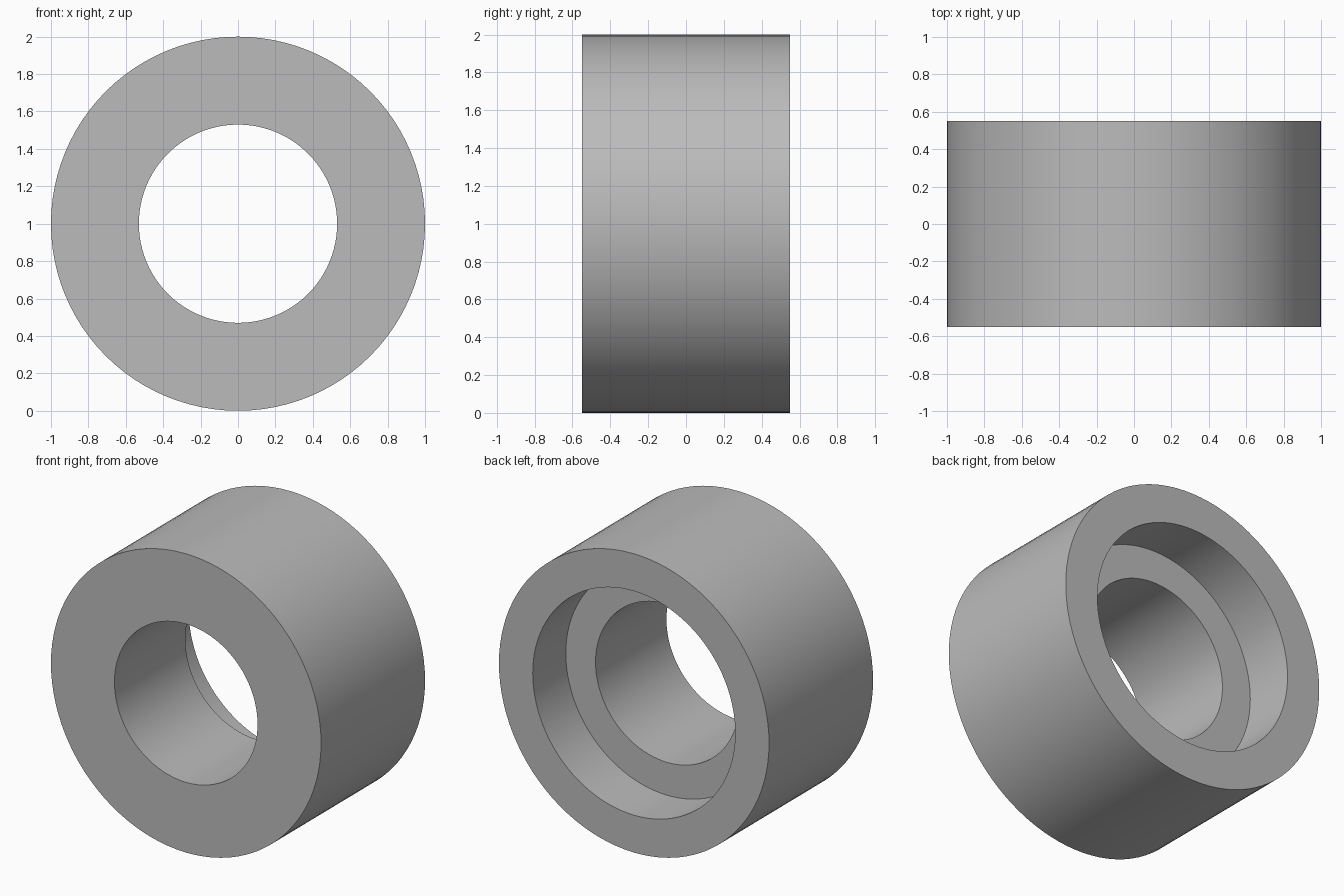
import bpy
import bmesh
from math import cos, sin, tau, radians

SEGMENTS = 96
HALF = 0.55        # half the length along y
OUTER = 1.0        # outer radius
BORE = 0.53        # through hole radius
RECESS = 0.75      # counterbore radius at the back
DEPTH = 0.35       # counterbore depth

if "Cube" in bpy.data.objects:
    bpy.data.objects.remove(bpy.data.objects["Cube"], do_unlink=True)

# Plain grey material
grey = bpy.data.materials.new("grey")
grey.use_nodes = True
colour = (0.5, 0.5, 0.5, 1)
grey.diffuse_color = colour
grey.node_tree.nodes["Principled BSDF"].inputs["Base Color"].default_value = colour

# Closed cross-section (radius, y), revolved around the y axis
profile = [
    (OUTER, -HALF), (OUTER, HALF),
    (RECESS, HALF), (RECESS, HALF - DEPTH),
    (BORE, HALF - DEPTH), (BORE, -HALF),
]

bm = bmesh.new()
rings = []
for radius, y in profile:
    angles = [tau * i / SEGMENTS for i in range(SEGMENTS)]
    rings.append([bm.verts.new((radius * cos(a), y, radius * sin(a))) for a in angles])
for ring, following in zip(rings, rings[1:] + rings[:1]):
    for i in range(SEGMENTS):
        j = (i + 1) % SEGMENTS
        bm.faces.new((ring[i], ring[j], following[j], following[i]))
bmesh.ops.recalc_face_normals(bm, faces=bm.faces)

# Counterbored bushing
mesh = bpy.data.meshes.new("bushing")
bm.to_mesh(mesh)
bm.free()
mesh.materials.append(grey)
bushing = bpy.data.objects.new("bushing", mesh)
bushing.location.z = OUTER
bpy.context.collection.objects.link(bushing)

# Smooth walls with crisp rims
bpy.ops.object.select_all(action='DESELECT')
bushing.select_set(True)
bpy.context.view_layer.objects.active = bushing
bpy.ops.object.shade_smooth_by_angle(angle=radians(30))
